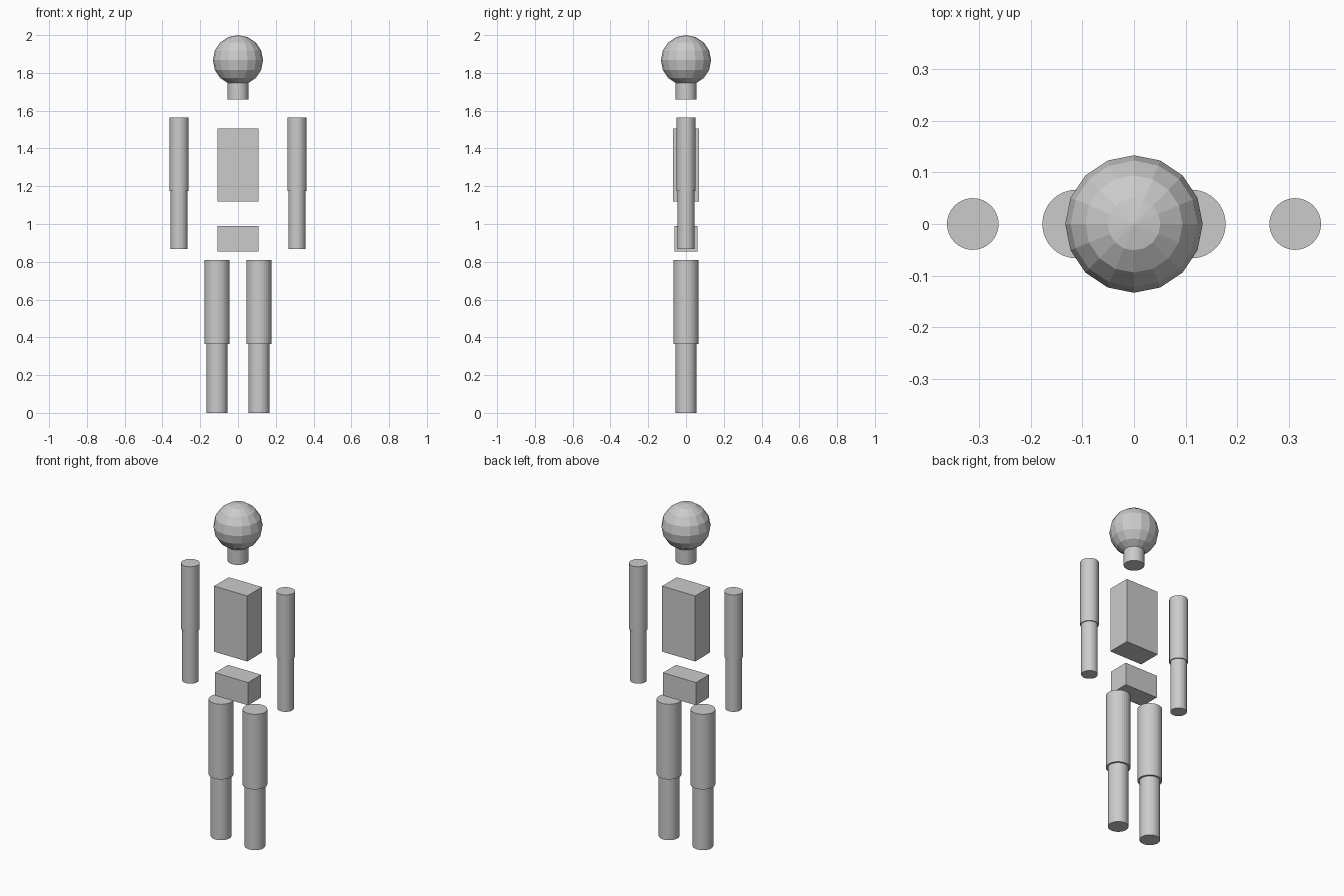
import bpy

if "Cube" in bpy.data.objects:
    bpy.data.objects.remove(bpy.data.objects["Cube"])


def box(name, width, depth, z0, z1):
    bpy.ops.mesh.primitive_cube_add(size=1, location=(0, 0, (z0 + z1) / 2))
    ob = bpy.context.object
    ob.name = name
    for v in ob.data.vertices:
        v.co.x *= width
        v.co.y *= depth
        v.co.z *= z1 - z0
    return ob


def cylinder(name, x, radius, z0, z1):
    bpy.ops.mesh.primitive_cylinder_add(
        vertices=32, radius=radius, depth=z1 - z0, location=(x, 0, (z0 + z1) / 2))
    ob = bpy.context.object
    ob.name = name
    return ob


# head: faceted ball, and neck
bpy.ops.mesh.primitive_uv_sphere_add(
    segments=16, ring_count=8, radius=0.133, location=(0, 0, 1.867))
bpy.context.object.name = "head"
cylinder("neck", 0, 0.0555, 1.66, 1.77)

# trunk blocks
box("torso", 0.217, 0.138, 1.118, 1.506)
box("pelvis", 0.217, 0.122, 0.855, 0.99)

# limbs, mirrored left and right
for side, s in (("left", 1), ("right", -1)):
    cylinder(side + "_upper_arm", s * 0.312, 0.05, 1.175, 1.563)
    cylinder(side + "_forearm", s * 0.312, 0.0445, 0.868, 1.175)
    cylinder(side + "_thigh", s * 0.111, 0.0665, 0.365, 0.81)
    cylinder(side + "_shin", s * 0.111, 0.0555, 0, 0.365)
